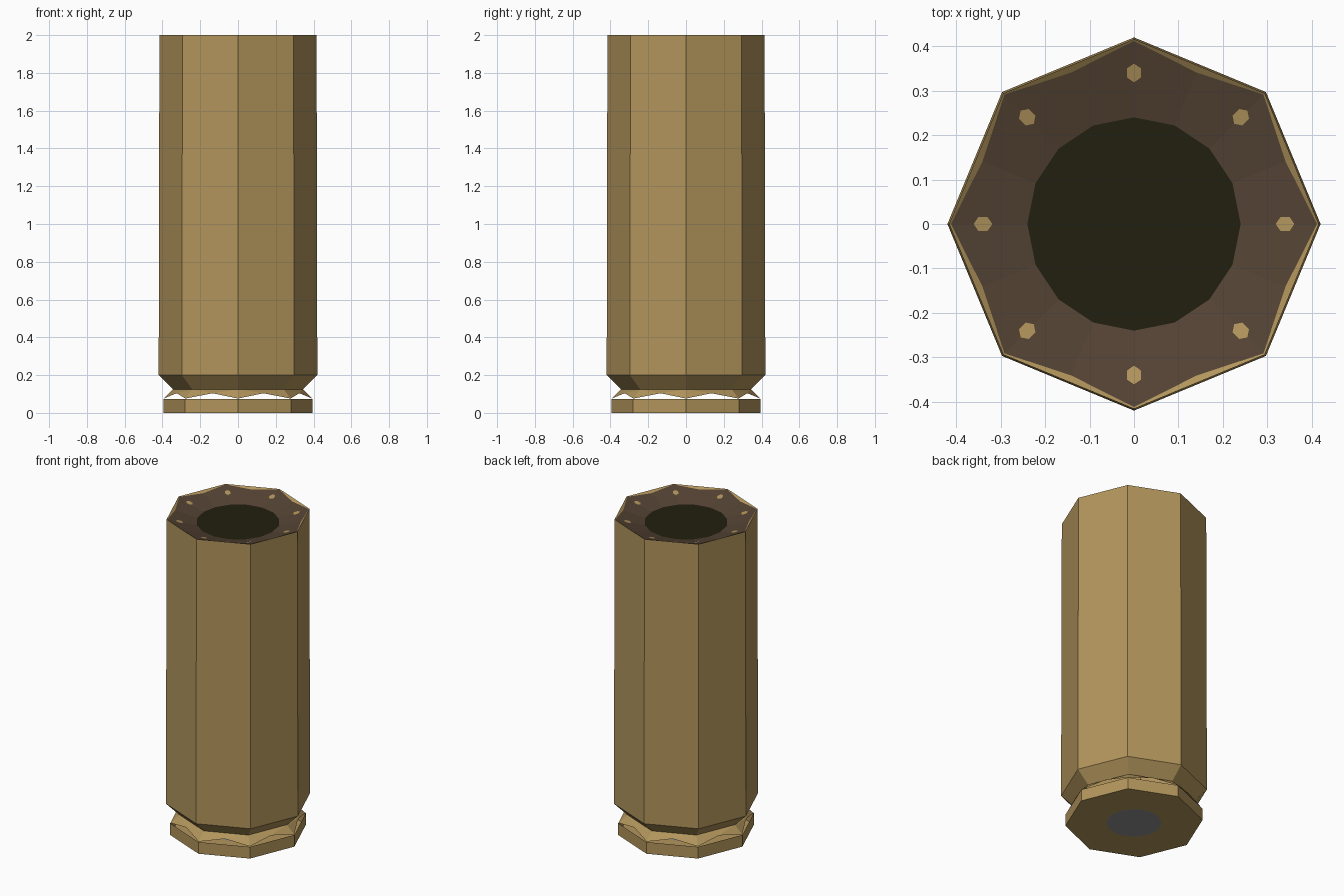
import bpy
import bmesh
import math

cube = bpy.data.objects.get("Cube")
if cube:
    bpy.data.objects.remove(cube, do_unlink=True)


def material(name, rgb):
    """Flat material from sRGB bytes."""
    lin = [((c / 255 + 0.055) / 1.055) ** 2.4 for c in rgb]
    m = bpy.data.materials.new(name)
    m.use_nodes = True
    m.diffuse_color = (*lin, 1)
    m.node_tree.nodes["Principled BSDF"].inputs["Base Color"].default_value = (*lin, 1)
    return m


BRASS = material("brass", (178, 149, 92))
BROWN = material("dark brown", (84, 67, 52))
OLIVE = material("dark olive", (33, 32, 14))
GREY = material("primer grey", (146, 145, 143))
FLAT = math.cos(math.pi / 8)  # edge middle radius of an octagon


def ring(bm, r, z, mid_r=None, mid_z=None):
    """16 points: octagon corners with edge middles in between."""
    mid_r = r * FLAT if mid_r is None else mid_r
    mid_z = z if mid_z is None else mid_z
    pts = []
    for i in range(16):
        a = i * math.pi / 8
        rr, zz = (mid_r, mid_z) if i % 2 else (r, z)
        pts.append(bm.verts.new((rr * math.cos(a), rr * math.sin(a), zz)))
    return pts


def octagon(bm, r, z):
    return [bm.verts.new((r * math.cos(i * math.pi / 4), r * math.sin(i * math.pi / 4), z))
            for i in range(8)]


def bridge(bm, low, high):
    """Join two rings; an octagon below or above a 16 ring gets triangles."""
    n, m = len(low), len(high)
    if n == m:
        for i in range(n):
            j = (i + 1) % n
            bm.faces.new((low[i], low[j], high[j], high[i]))
    else:  # 16 points below, 8 points above
        for i in range(m):
            a, mid, b = low[2 * i], low[2 * i + 1], low[(2 * i + 2) % n]
            c, d = high[i], high[(i + 1) % m]
            bm.faces.new((a, mid, c))
            bm.faces.new((mid, d, c))
            bm.faces.new((mid, b, d))


def finish(bm, name, mat):
    mesh = bpy.data.meshes.new(name)
    bm.to_mesh(mesh)
    bm.free()
    mesh.materials.append(mat)
    obj = bpy.data.objects.new(name, mesh)
    bpy.context.collection.objects.link(obj)
    return obj


# Case wall with the bevel and the scalloped flare of the groove
bm = bmesh.new()
flare = ring(bm, 0.393, 0.076, 0.352, 0.104)
neck, shoulder, mouth = [octagon(bm, r, z) for r, z in
                         ((0.343, 0.125), (0.42, 0.2), (0.416, 2.0))]
bridge(bm, flare, neck)
bridge(bm, neck, shoulder)
bridge(bm, shoulder, mouth)
finish(bm, "case_wall", BRASS)

# Thin lip around the mouth
bm = bmesh.new()
bridge(bm, ring(bm, 0.416, 2.0), ring(bm, 0.412, 1.999, 0.369, 1.987))
finish(bm, "mouth_lip", BRASS)

# Shallow dish in the mouth
bm = bmesh.new()
bridge(bm, ring(bm, 0.412, 1.999, 0.369, 1.987), ring(bm, 0.24, 1.95, 0.24))
finish(bm, "mouth_dish", BROWN)

# Dark floor of the dish
bm = bmesh.new()
bm.faces.new(ring(bm, 0.24, 1.95, 0.24))
finish(bm, "mouth_floor", OLIVE)

# Eight small brass spots lying on the dish
bm = bmesh.new()
slope = 0.049 / 0.172
for k in range(8):
    a = k * math.pi / 4
    spot = []
    for i in range(6):
        t = i * math.pi / 3
        r, s = 0.34 + 0.021 * math.cos(t), 0.018 * math.sin(t)
        spot.append(bm.verts.new((r * math.cos(a) - s * math.sin(a),
                                  r * math.sin(a) + s * math.cos(a),
                                  1.952 + (r - 0.24) * slope)))
    bm.faces.new(spot)
finish(bm, "dish_spots", BRASS)

# Rim wall and underside, open at the top
bm = bmesh.new()
base = ring(bm, 0.395, 0)
bridge(bm, base, ring(bm, 0.395, 0.074))
bridge(bm, ring(bm, 0.158, 0, 0.158), base)
finish(bm, "rim", BRASS)

# Primer disc in the underside
bm = bmesh.new()
bm.faces.new(reversed(ring(bm, 0.158, 0, 0.158)))
finish(bm, "primer", GREY)
